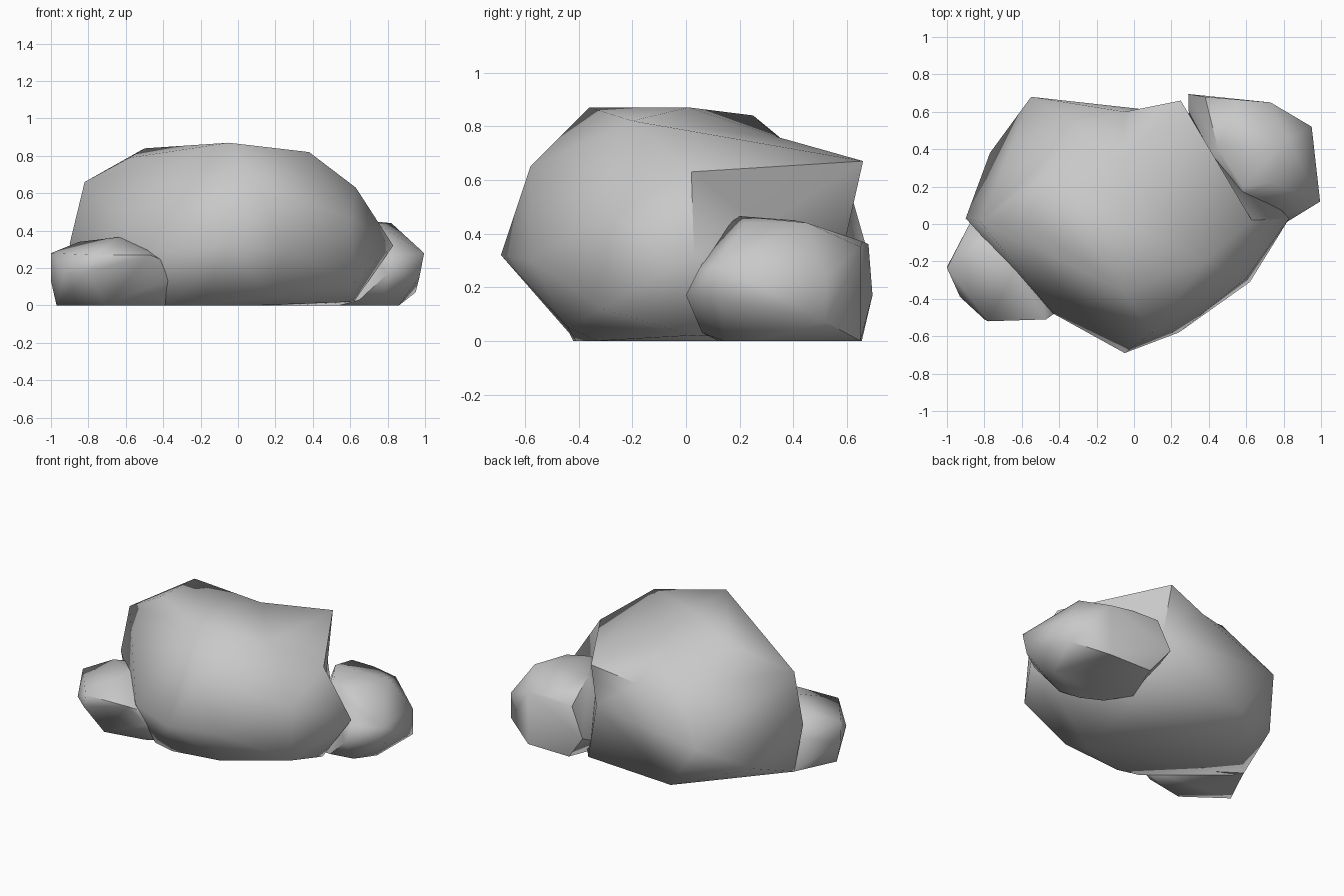
import bpy
import bmesh
import math
from mathutils import Vector

cube = bpy.data.objects.get("Cube")
if cube:
    bpy.data.objects.remove(cube, do_unlink=True)


def make_material(name, rgb):
    mat = bpy.data.materials.new(name)
    mat.use_nodes = True
    color = (*rgb, 1)
    mat.diffuse_color = color
    bsdf = mat.node_tree.nodes["Principled BSDF"]
    bsdf.inputs["Base Color"].default_value = color
    bsdf.inputs["Roughness"].default_value = .9
    return mat


stone = make_material("stone grey", (.58, .58, .58))


def make_rock(name, corners, dents=(), smooth_angle=60):
    """Wrap a faceted skin round the corners, then push each dent inwards."""
    bm = bmesh.new()
    for corner in corners:
        bm.verts.new(corner)
    pushed = [(bm.verts.new(Vector(p) + Vector(out)), Vector(p)) for p, out in dents]
    bmesh.ops.convex_hull(bm, input=bm.verts[:], use_existing_faces=False)
    for vert, target in pushed:
        if vert.is_valid and vert.link_faces:
            vert.co = target
    loose = [v for v in bm.verts if not v.link_faces]
    bmesh.ops.delete(bm, geom=loose, context="VERTS")
    bmesh.ops.recalc_face_normals(bm, faces=bm.faces[:])

    mesh = bpy.data.meshes.new(name)
    bm.to_mesh(mesh)
    bm.free()
    mesh.materials.append(stone)
    rock = bpy.data.objects.new(name, mesh)
    bpy.context.collection.objects.link(rock)

    # Soft shading with the hard ridges kept
    bpy.ops.object.select_all(action="DESELECT")
    rock.select_set(True)
    bpy.context.view_layer.objects.active = rock
    bpy.ops.object.shade_smooth_by_angle(angle=math.radians(smooth_angle))
    return rock


# Large boulder: crown, shoulders, waist, then foot
boulder_crown = [
    (-.05, .01, .87), (-.05, -.36, .87), (-.5, .25, .84),
    (.38, -.2, .82), (-.58, .01, .79), (.25, .66, .67),
]
boulder_shoulders = [
    (.63, .02, .63), (-.82, .01, .66), (.1, -.58, .65), (.6, -.29, .47),
]
boulder_waist = [
    (.83, .03, .32), (-.9, .03, .33), (-.55, .68, .32), (-.77, .38, .13),
    (-.05, -.69, .32), (.24, -.58, .3), (-.43, -.48, .28), (.62, -.31, .12),
]
boulder_foot = [
    (.62, .02, .02), (.32, .59, 0), (-.33, .635, 0), (-.84, .04, 0),
    (-.36, -.37, 0), (-.21, -.41, 0), (.1, -.33, 0), (.18, -.44, .05),
]
# Hollows in the back and the left flank, each with its reach before pushing
boulder_hollows = [
    ((-.3, .53, .61), (0, .16, .07)),
    ((-.05, .6, .6), (0, .1, .07)),
    ((-.07, .34, .76), (0, .02, .07)),
    ((.26, .59, .36), (.1, .1, 0)),
    ((.46, .29, .43), (.15, .1, 0)),
]
make_rock("large_boulder",
          boulder_crown + boulder_shoulders + boulder_waist + boulder_foot,
          boulder_hollows)

# Medium rock behind on the left: top, sides, then foot
left_top = [
    (.58, .2, .465), (.58, .15, .43), (.82, .45, .44), (.45, .4, .45),
    (.73, .65, .35), (.56, .66, .37), (.38, .68, .36), (.74, .22, .44),
]
left_sides = [
    (.995, .12, .28), (.97, .13, .15), (.95, .52, .24), (.95, .52, .07),
    (.29, .695, .17), (.8, 0, .17), (.82, .05, .27),
]
left_foot = [
    (.73, .65, 0), (.42, .655, 0), (.86, .26, 0), (.77, .14, 0),
    (.65, .06, .03), (.54, .12, 0), (.4, .19, 0), (.3, .35, 0),
]
make_rock("left_rock", left_top + left_sides + left_foot)

# Small rock in front on the right: top, sides, then foot
right_top = [
    (-.64, -.25, .365), (-.85, -.12, .34), (-.5, -.3, .33), (-.6, 0, .33),
    (-.78, -.52, .27), (-.47, -.51, .27),
]
right_sides = [
    (-1, -.235, .28), (-1, -.23, .13), (-.93, -.39, .17), (-.8, -.51, .18),
    (-.4, -.46, .24), (-.38, -.44, .14), (-.88, 0, .22),
]
right_foot = [(-.97, -.23, 0), (-.71, -.42, 0), (-.44, -.37, 0), (-.83, .06, 0), (-.3, -.3, 0)]
make_rock("right_rock", right_top + right_sides + right_foot)
